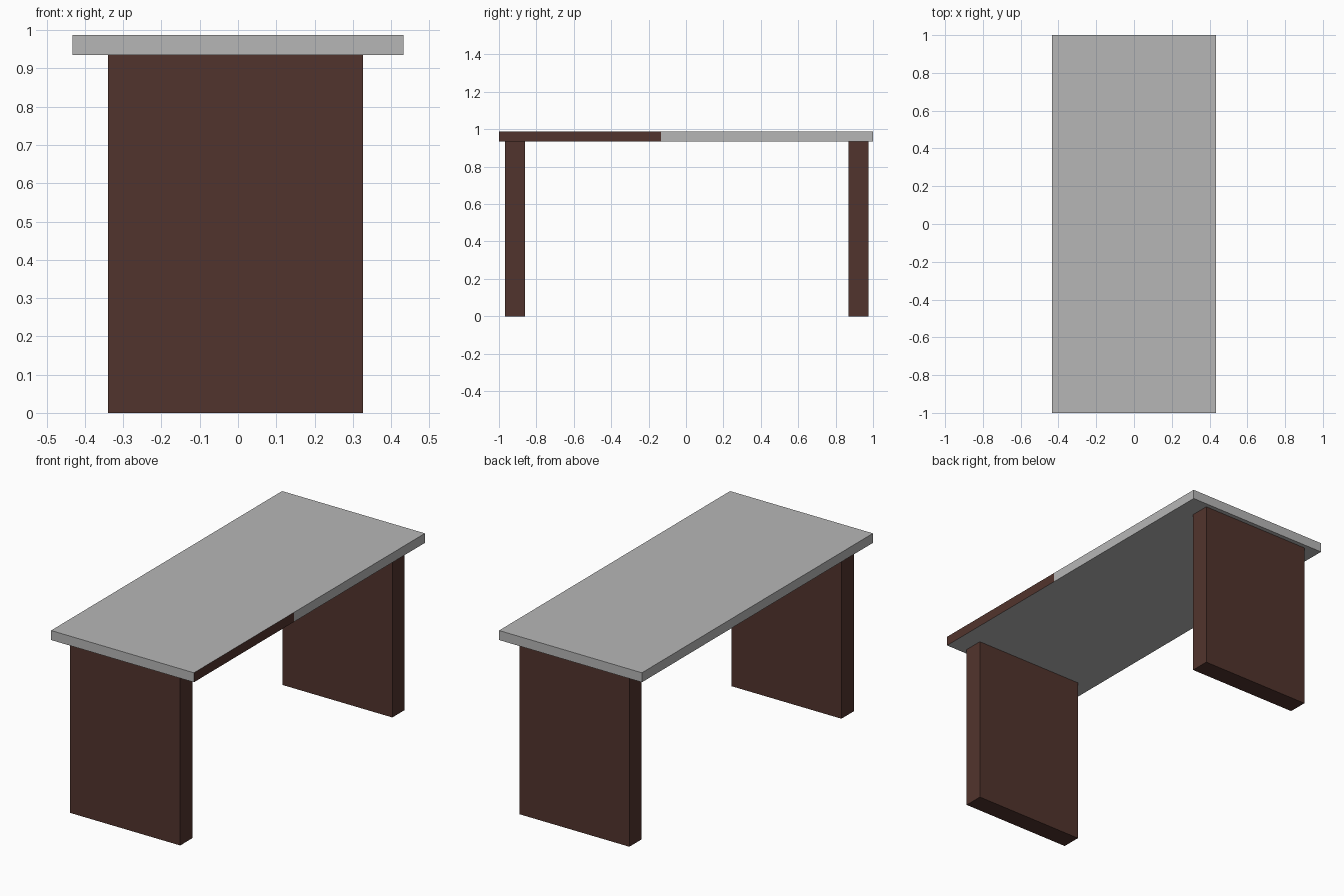
import bpy
import bmesh

if "Cube" in bpy.data.objects:
    bpy.data.objects.remove(bpy.data.objects["Cube"])


def material(name, color):
    m = bpy.data.materials.new(name)
    m.diffuse_color = (*color, 1.0)
    m.use_nodes = True
    m.node_tree.nodes["Principled BSDF"].inputs["Base Color"].default_value = m.diffuse_color
    return m


grey = material("light_grey", (0.47, 0.47, 0.47))
brown = material("dark_brown", (0.083, 0.034, 0.026))


def box(name, lo, hi, mats, cut_y=None):
    """Box between two corners, optionally with an edge loop at cut_y."""
    bm = bmesh.new()
    bmesh.ops.create_cube(bm, size=1.0)
    for v in bm.verts:
        v.co = [l + (c + 0.5) * (h - l) for c, l, h in zip(v.co, lo, hi)]
    if cut_y is not None:
        bmesh.ops.bisect_plane(bm, geom=bm.verts[:] + bm.edges[:] + bm.faces[:],
                               plane_co=(0, cut_y, 0), plane_no=(0, 1, 0))
        # painted stretch of the right edge, in front of the cut
        bm.normal_update()
        for f in bm.faces:
            if f.normal.x > 0.9 and f.calc_center_median().y < cut_y:
                f.material_index = 1
    me = bpy.data.meshes.new(name)
    bm.to_mesh(me)
    bm.free()
    for m in mats:
        me.materials.append(m)
    ob = bpy.data.objects.new(name, me)
    bpy.context.collection.objects.link(ob)
    return ob


# Table top with the brown section of edge
box("table_top", (-0.433, -1.0, 0.935), (0.433, 1.0, 0.987), [grey, brown], cut_y=-0.134)

# Panel legs at both ends
for name, y0 in (("front_leg", -0.967), ("back_leg", 0.869)):
    box(name, (-0.34, y0, 0.0), (0.327, y0 + 0.107, 0.935), [brown])
